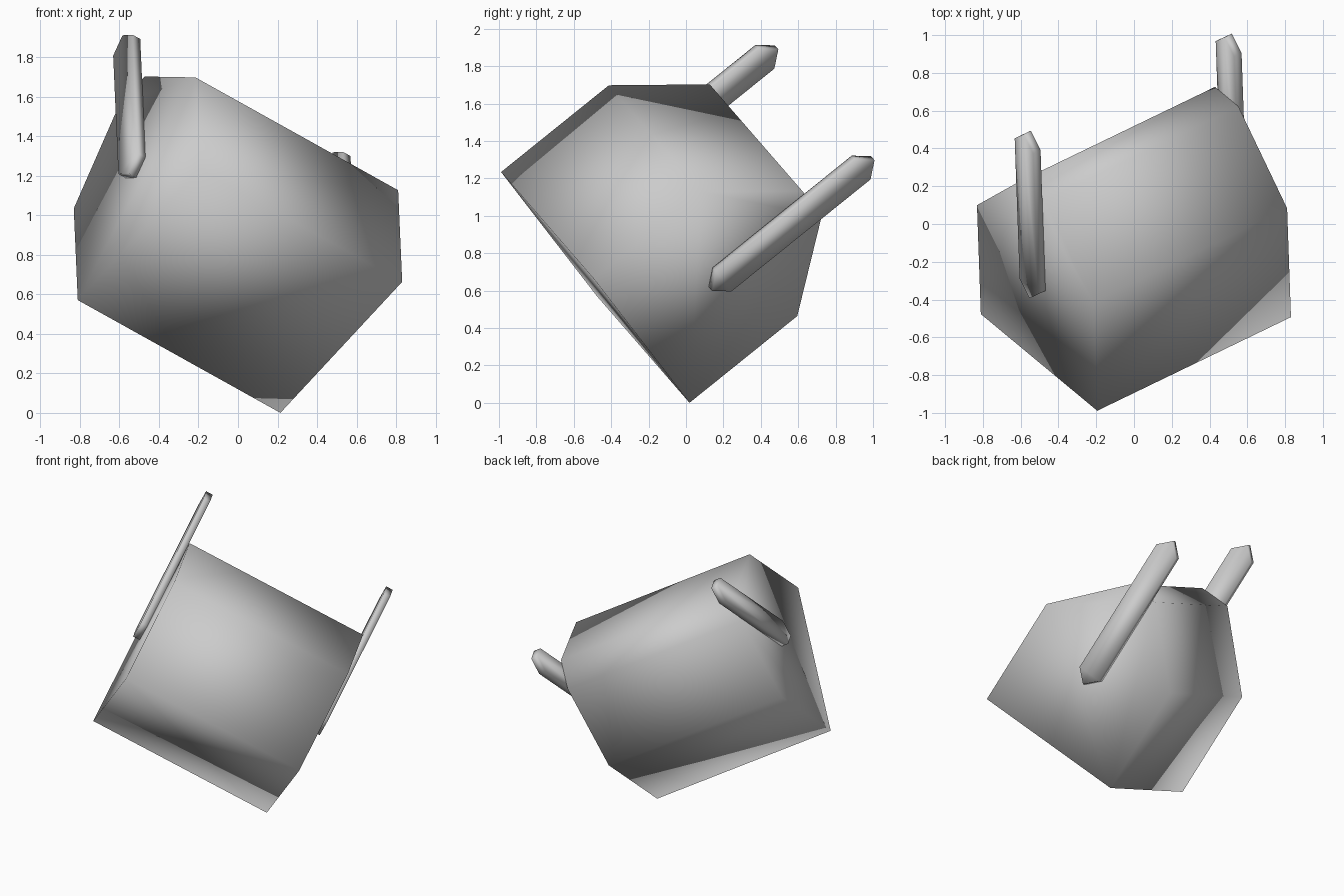
import bpy
import bmesh
from mathutils import Matrix, Vector

if "Cube" in bpy.data.objects:
    bpy.data.objects.remove(bpy.data.objects["Cube"], do_unlink=True)

grey = bpy.data.materials.new("plain grey")
grey.use_nodes = True
colour = (0.6, 0.6, 0.6, 1)
grey.diffuse_color = colour
grey.node_tree.nodes["Principled BSDF"].inputs["Base Color"].default_value = colour

# Tilted frame: width across the section, depth along the prism, up through the ridge
depth_axis = Vector((0.805, 0.389, -0.448)).normalized()
width_axis = Vector((0.596, -0.49, 0.635))
width_axis = (width_axis - depth_axis * width_axis.dot(depth_axis)).normalized()
up_axis = width_axis.cross(depth_axis)
frame = Matrix((width_axis, depth_axis, up_axis)).transposed().to_4x4()
frame.translation = (0.01, -0.485, 0.617)


def prism(name, half_profile, y_start, y_end):
    """Mirror a half profile, extrude it along the depth and tilt it into place."""
    profile = half_profile + [(-x, z) for x, z in reversed(half_profile) if x > 0]
    bm = bmesh.new()
    face = bm.faces.new([bm.verts.new((x, y_start, z)) for x, z in profile])
    extruded = bmesh.ops.extrude_face_region(bm, geom=[face], use_keep_orig=True)
    moved = [v for v in extruded["geom"] if isinstance(v, bmesh.types.BMVert)]
    bmesh.ops.translate(bm, verts=moved, vec=(0, y_end - y_start, 0))
    bmesh.ops.recalc_face_normals(bm, faces=bm.faces)
    for f in bm.faces:
        f.smooth = True
    mesh = bpy.data.meshes.new(name)
    bm.to_mesh(mesh)
    bm.free()
    mesh.materials.append(grey)
    mesh.transform(frame)
    obj = bpy.data.objects.new(name, mesh)
    bpy.context.collection.objects.link(obj)
    return obj


# Body: straight walls under a roof with a flattened ridge
half_depth = 0.637
prism("body", [(0.52, 0), (0.52, 0.74), (0.105, 1.17)], -half_depth, half_depth)

# Pointed bars lying flat against both ends
thickness = 0.048
bar_profile = [(0, 0.46), (0.083, 0.54), (0.083, 1.495), (0, 1.575)]
for name, side in (("right_bar", -1), ("left_bar", 1)):
    prism(name, bar_profile, side * half_depth, side * (half_depth + thickness))
